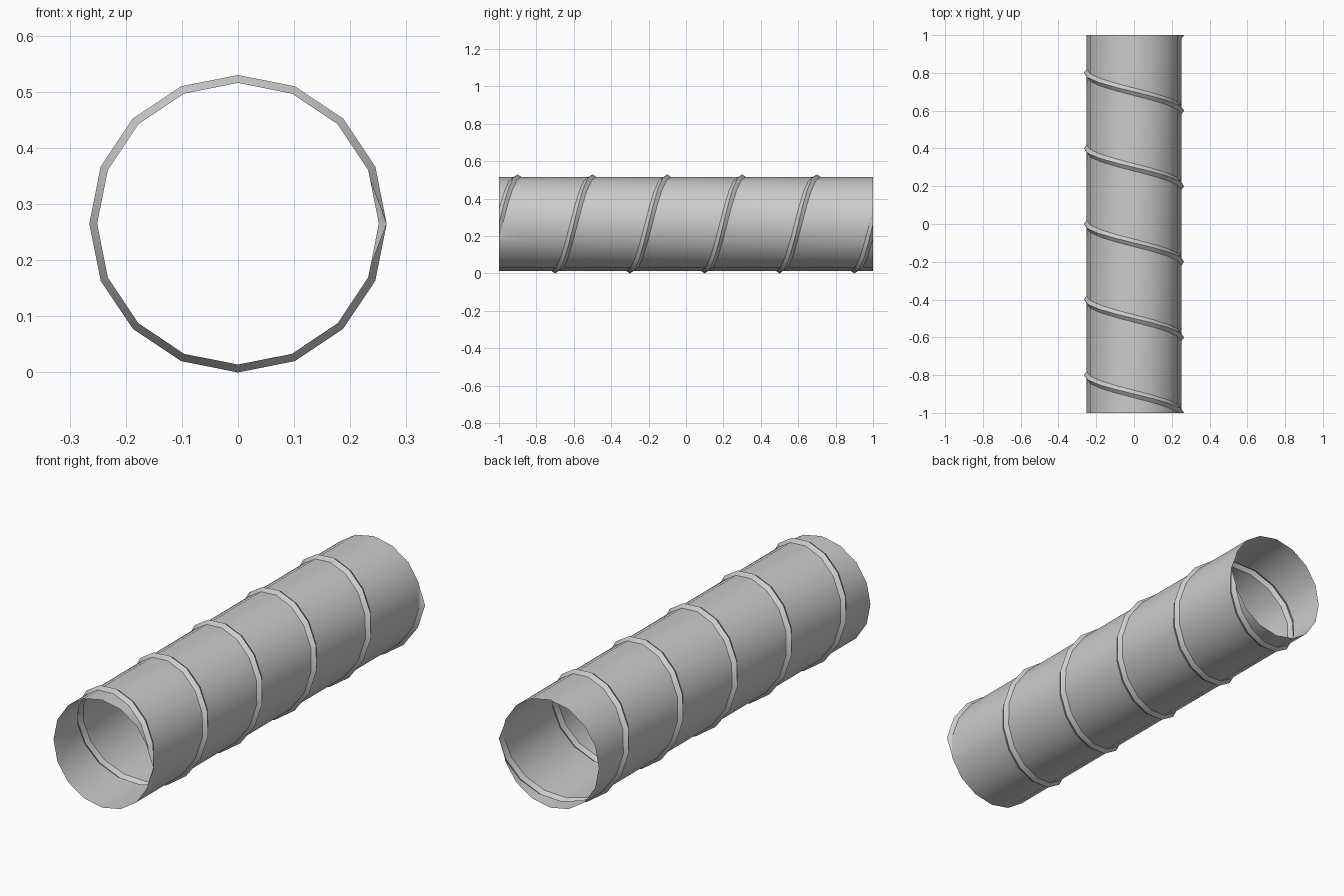
import bpy
import bmesh
import math
from mathutils import Vector

cube = bpy.data.objects.get("Cube")
if cube:
    bpy.data.objects.remove(cube, do_unlink=True)

SIDES = 16
TURNS = 7
PITCH = 0.4
RADIUS = 0.251
RIDGE_RADIUS = 0.265
RIDGE_HALF = 0.02
LENGTH = 2.0
CENTRE = Vector((0, 0, RIDGE_RADIUS))

# Galvanised sheet metal
metal = bpy.data.materials.new("grey metal")
metal.use_nodes = True
colour = (0.6, 0.6, 0.6, 1)
metal.diffuse_color = colour
metal.node_tree.nodes["Principled BSDF"].inputs["Base Color"].default_value = colour

# Strip profile, one pitch wide, with a pressed V-shaped ridge in the middle
bm = bmesh.new()
profile = [(RADIUS, -PITCH / 2), (RADIUS, -RIDGE_HALF), (RIDGE_RADIUS, 0),
           (RADIUS, RIDGE_HALF), (RADIUS, PITCH / 2)]
start = -PITCH * TURNS / 2
verts = [bm.verts.new(CENTRE + Vector((r, start + y, 0))) for r, y in profile]
edges = [bm.edges.new(pair) for pair in zip(verts, verts[1:])]

# Wind the strip into a spiral tube and weld its seam
bmesh.ops.spin(bm, geom=verts + edges, cent=CENTRE, axis=(0, -1, 0),
               dvec=(0, PITCH / SIDES, 0), angle=math.tau * TURNS,
               steps=SIDES * TURNS, use_duplicate=False)
bmesh.ops.remove_doubles(bm, verts=bm.verts, dist=0.0005)

# Cut both ends square, leaving the tube open
for side in (-1, 1):
    bmesh.ops.bisect_plane(bm, geom=bm.verts[:] + bm.edges[:] + bm.faces[:],
                           plane_co=(0, side * LENGTH / 2, 0),
                           plane_no=(0, side, 0), clear_outer=True)

# Turn the faces outward
bmesh.ops.recalc_face_normals(bm, faces=bm.faces)
bm.faces.ensure_lookup_table()
face = bm.faces[0]
outward = face.calc_center_median() - CENTRE
outward.y = 0
if face.normal.dot(outward) < 0:
    bmesh.ops.reverse_faces(bm, faces=bm.faces)

mesh = bpy.data.meshes.new("spiral_duct")
bm.to_mesh(mesh)
bm.free()
mesh.materials.append(metal)
duct = bpy.data.objects.new("spiral_duct", mesh)
bpy.context.collection.objects.link(duct)

# Smooth the round wall but keep the ridge crisp
bpy.ops.object.select_all(action="DESELECT")
duct.select_set(True)
bpy.context.view_layer.objects.active = duct
bpy.ops.object.shade_smooth_by_angle(angle=math.radians(30))
